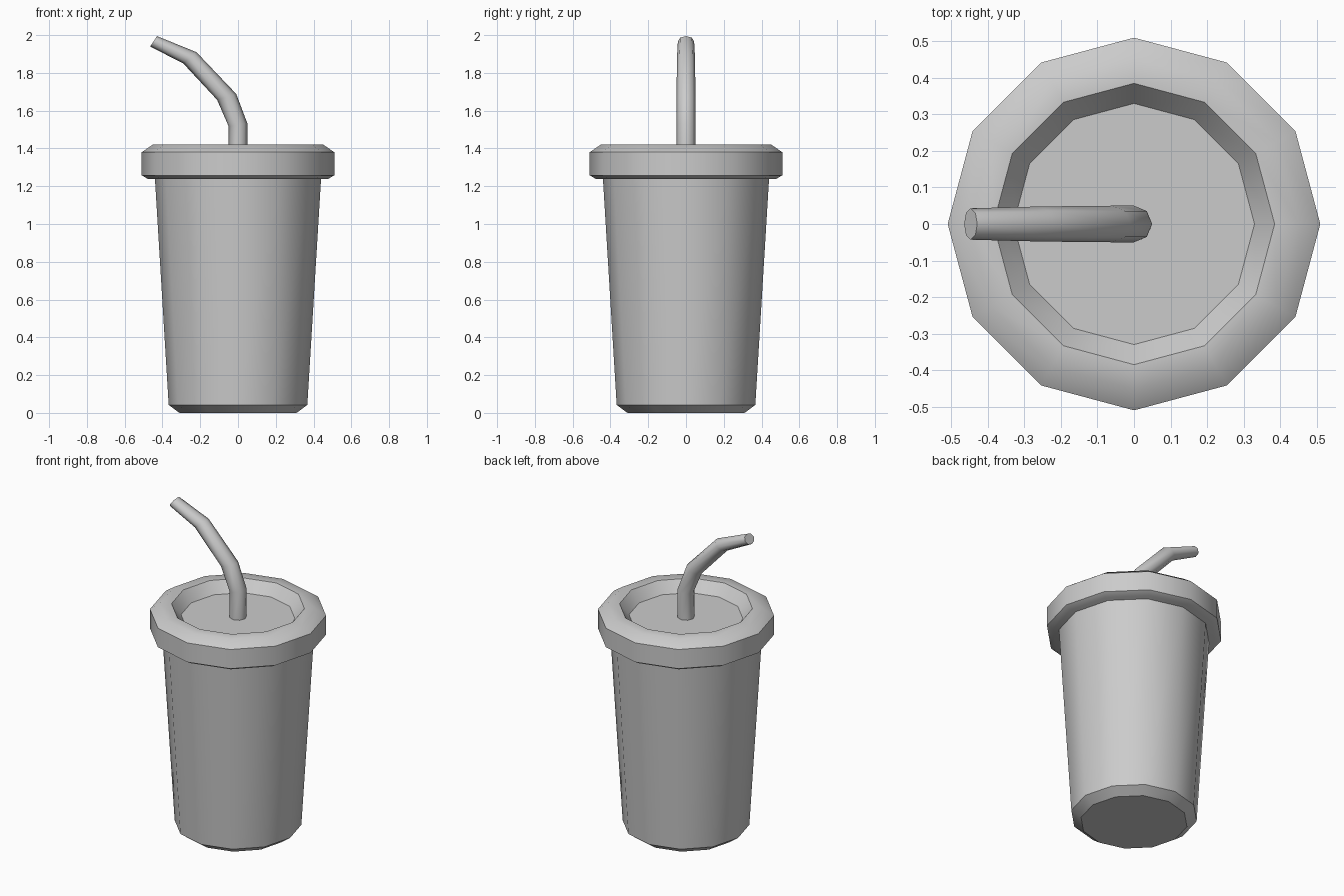
import bpy, bmesh, math
from mathutils import Vector

cube = bpy.data.objects.get("Cube")
if cube:
    bpy.data.objects.remove(cube, do_unlink=True)

grey = bpy.data.materials.new("plain grey")
grey.use_nodes = True
colour = (0.6, 0.6, 0.6, 1)
grey.diffuse_color = colour
grey.node_tree.nodes["Principled BSDF"].inputs["Base Color"].default_value = colour


def skin_rings(name, rings, smooth_angle):
    """Join rings of points into a closed, capped surface."""
    bm = bmesh.new()
    loops = [[bm.verts.new(p) for p in ring] for ring in rings]
    n = len(loops[0])
    for low, high in zip(loops, loops[1:]):
        for i in range(n):
            j = (i + 1) % n
            bm.faces.new((low[i], low[j], high[j], high[i]))
    bm.faces.new(loops[0][::-1])
    bm.faces.new(loops[-1])
    bmesh.ops.recalc_face_normals(bm, faces=bm.faces[:])
    mesh = bpy.data.meshes.new(name)
    bm.to_mesh(mesh)
    bm.free()
    mesh.materials.append(grey)
    obj = bpy.data.objects.new(name, mesh)
    bpy.context.collection.objects.link(obj)
    bpy.ops.object.select_all(action='DESELECT')
    obj.select_set(True)
    bpy.context.view_layer.objects.active = obj
    bpy.ops.object.shade_smooth_by_angle(angle=math.radians(smooth_angle))
    return obj


def ring(centre, axis_u, axis_v, sides):
    """Points of an ellipse spanned by two axes."""
    turns = [math.tau * i / sides for i in range(sides)]
    return [centre + axis_u * math.cos(a) + axis_v * math.sin(a) for a in turns]


def lathe(name, profile, smooth_angle, sides=12):
    rings = [ring(Vector((0, 0, z)), Vector((r, 0, 0)), Vector((0, r, 0)), sides)
             for r, z in profile]
    return skin_rings(name, rings, smooth_angle)


# Tapered cup with a chamfered foot
lathe("cup", [(0.31, 0), (0.367, 0.042), (0.441, 1.26)], 35)

# Lid with a chamfered rim and a sunken centre
lathe("lid", [(0.476, 1.238), (0.51, 1.258), (0.51, 1.38), (0.452, 1.42),
              (0.385, 1.42), (0.33, 1.352)], 45)

# Bent straw: x, z, tilt in degrees, half thickness across the bend, half width
path = [(0, 1.33, 0, 0.05, 0.05),
        (0, 1.525, 10, 0.05, 0.05),
        (-0.06, 1.673, 17, 0.053, 0.05),
        (-0.255, 1.88, 40, 0.046, 0.048),
        (-0.447, 1.967, 57, 0.033, 0.043)]
straw = []
for x, z, tilt, thick, wide in path:
    a = math.radians(tilt)
    across = Vector((math.cos(a), 0, math.sin(a))) * thick
    straw.append(ring(Vector((x, 0, z)), across, Vector((0, wide, 0)), 8))
skin_rings("straw", straw, 55)
